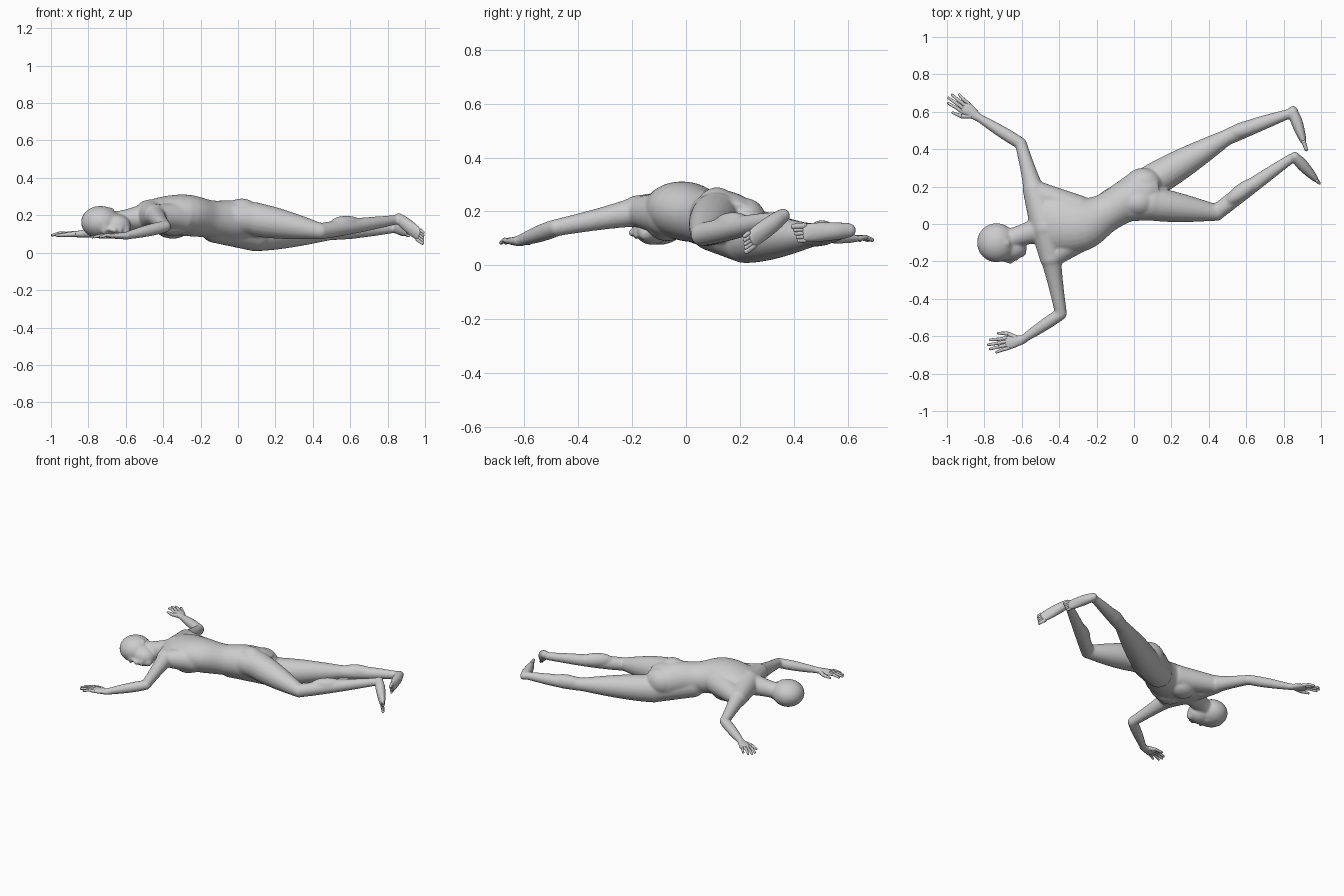
import bpy, bmesh, math
from mathutils import Vector, Matrix

cube = bpy.data.objects.get("Cube")
if cube:
    bpy.data.objects.remove(cube)

clay = bpy.data.materials.new("light_grey")
clay.use_nodes = True
grey = (.6, .6, .6, 1)
clay.diffuse_color = grey
shader = clay.node_tree.nodes["Principled BSDF"]
shader.inputs["Base Color"].default_value = grey
shader.inputs["Roughness"].default_value = .7
UP = Vector((0, 0, 1))


def tube(bm, centres, widths, heights, roll=0, sides=20):
    """Closed elliptical tube through the centres, rolling towards its end."""
    rings = []
    last = len(centres) - 1
    for i, centre in enumerate(centres):
        tangent = (centres[min(i + 1, last)] - centres[max(i - 1, 0)]).normalized()
        side = UP.cross(tangent).normalized()
        turn = -math.radians(roll) * (i / last) ** 1.5
        side = Matrix.Rotation(turn, 3, tangent) @ side
        upward = tangent.cross(side)
        ring = []
        for k in range(sides):
            angle = math.tau * k / sides
            offset = side * widths[i] * math.cos(angle) + upward * heights[i] * math.sin(angle)
            ring.append(bm.verts.new(centre + offset))
        rings.append(ring)
    for lower, upper in zip(rings, rings[1:]):
        for k in range(sides):
            n = (k + 1) % sides
            bm.faces.new((lower[k], lower[n], upper[n], upper[k]))
    bm.faces.new(rings[0])
    bm.faces.new(rings[-1])


def blob(bm, centre, radii, turn=0, axis="Z"):
    """Ellipsoid with an optional turn in degrees."""
    matrix = Matrix.Translation(centre) @ Matrix.Rotation(math.radians(turn), 4, axis)
    matrix = matrix @ Matrix.Diagonal((*radii, 1))
    bmesh.ops.create_uvsphere(bm, u_segments=24, v_segments=14, radius=1, matrix=matrix)


def segment(bm, start, end, start_radius, end_radius, bulge=0, bow=0, steps=12):
    """Rounded limb segment; bulge swells the muscle, bow curves it sideways."""
    start, end = Vector(start), Vector(end)
    sideways = UP.cross(end - start).normalized()
    centres, radii = [], []
    for i in range(steps + 1):
        t = i / steps
        swell = math.sin(math.pi * t ** .8)
        centres.append(start.lerp(end, t) + sideways * bow * swell)
        radii.append(start_radius + (end_radius - start_radius) * t + bulge * swell)
    tube(bm, centres, radii, radii)
    blob(bm, start, [start_radius] * 3)
    blob(bm, end, [end_radius] * 3)


def smooth_values(values, steps=5):
    """Ease through a short list of numbers or vectors."""
    padded = [values[0], *values, values[-1]]
    out = []
    for a, b, c, d in zip(padded, padded[1:], padded[2:], padded[3:]):
        for k in range(steps):
            t = k / steps
            out.append(b + (c - a) * (t / 2) + (a * 2 - b * 5 + c * 4 - d) * (t * t / 2)
                       + (b * 3 - a - c * 3 + d) * (t ** 3 / 2))
    return out + [values[-1]]


def loft(bm, points, widths, heights, roll=0, sides=28):
    centres = smooth_values([Vector(point) for point in points])
    tube(bm, centres, smooth_values(widths), smooth_values(heights), roll, sides)


def finish(bm, name):
    bmesh.ops.recalc_face_normals(bm, faces=bm.faces)
    for face in bm.faces:
        face.smooth = True
    mesh = bpy.data.meshes.new(name)
    bm.to_mesh(mesh)
    bm.free()
    mesh.materials.append(clay)
    obj = bpy.data.objects.new(name, mesh)
    bpy.context.collection.objects.link(obj)
    return obj


def hand(skin, name, wrist, heading, thumb_side):
    """Flat palm fused into the skin, with five tapered fingers."""
    angle = math.radians(heading)
    along = Vector((math.cos(angle), math.sin(angle), 0))
    across = UP.cross(along) * thumb_side

    def place(forward, sideways, drop=0):
        return Vector(wrist) + along * forward + across * sideways - UP * drop

    loft(skin, [place(reach, 0) for reach in (-.02, .03, .07, .095)],
         [.022, .032, .039, .034], [.019, .018, .015, .011])
    fingers = bmesh.new()
    for slot, reach in zip((-1.5, -.5, .5, 1.5), (.145, .175, .18, .165)):
        knuckle = place(.075, slot * .018)
        joint = place(reach / 2 + .04, slot * .02, -.004)
        tip = place(reach, slot * .024, .006)
        segment(fingers, knuckle, joint, .01, .009)
        segment(fingers, joint, tip, .009, .007)
    thumb_joint = place(.065, .048, .004)
    segment(fingers, place(.025, .015), thumb_joint, .015, .011)
    segment(fingers, thumb_joint, place(.115, .062, .008), .011, .007)
    finish(fingers, name + "_fingers")


def foot(skin, name, heel, ball, big_toe_side):
    """Foot lying on its side, with a row of toes stacked in height."""
    heel, ball = Vector(heel), Vector(ball)
    loft(skin, [heel.lerp(ball, t) for t in (0, .3, .7, 1)],
         [.024, .032, .025, .014], [.028, .034, .037, .035])
    blob(skin, heel, [.027] * 3)
    forward = (ball - heel).normalized()
    row = forward.cross(UP.cross(forward).normalized()) * big_toe_side
    toes = bmesh.new()
    for i in range(5):
        start = ball + row * (.026 - .0135 * i) - forward * .01
        size = .012 if i == 0 else .009
        segment(toes, start, start + forward * (.042 - .005 * i), size, size * .8)
    finish(toes, name + "_toes")


def arm(skin, name, shoulder, elbow, wrist, flank, heading, thumb_side):
    segment(skin, (-.47, -.02, .2), shoulder, .085, .06)        # collar
    segment(skin, flank, shoulder, .085, .056)                  # side of the back
    segment(skin, shoulder, elbow, .057, .032, bulge=-.004)
    segment(skin, elbow, wrist, .032, .021, bulge=.005)
    hand(skin, name, wrist, heading, thumb_side)


def leg(skin, name, hip, knee, ankle, calf, calf_turn, heel, ball, big_toe_side):
    segment(skin, hip, knee, .09, .044, bulge=.009)
    segment(skin, knee, ankle, .043, .026, bulge=.006, bow=.005)
    blob(skin, calf, (.11, .044, .048), calf_turn)
    foot(skin, name, heel, ball, big_toe_side)


skin = bmesh.new()

# Torso, twisting from flat shoulders to rolled hips
spine = [(-.53, -.02, .21), (-.48, -.01, .2), (-.4, 0, .2), (-.28, 0, .2),
         (-.15, .06, .18), (-.03, .13, .17), (.06, .18, .16), (.12, .19, .15)]
loft(skin, spine, [.09, .15, .155, .145, .105, .112, .12, .09],
     [.06, .08, .1, .11, .1, .11, .1, .08], roll=32)
for y, z in ((-.07, .145), (.06, .13)):
    blob(skin, (-.35, y, z), (.09, .075, .055))            # chest
for hip in ((.02, .115, .2), (.05, .22, .16)):
    blob(skin, hip, (.1, .08, .09))                        # buttocks
segment(skin, (-.12, .1, .14), (.09, .22, .1), .088, .092)  # low side of the pelvis
segment(skin, (-.08, .09, .19), (.09, .11, .18), .08, .09)  # high side of the pelvis

# Neck and head, face turned to the side
segment(skin, (-.67, -.08, .165), (-.5, -.03, .19), .055, .072, bulge=-.006)
blob(skin, (-.735, -.1, .163), (.105, .105, .087))         # cranium
blob(skin, (-.66, -.125, .142), (.088, .07, .066))         # jaw
blob(skin, (-.605, -.15, .12), (.03, .028, .03))           # chin
blob(skin, (-.715, -.185, .14), (.02, .018, .045))         # brow
segment(skin, (-.7, -.19, .13), (-.66, -.2, .12), .01, .015)   # nose
for x in (-.638, -.625):
    blob(skin, (x, -.186, .12), (.007, .012, .022))        # lips
for side in (-1, 1):
    blob(skin, (-.695, -.105, .16 + side * .071), (.035, .02, .011), side * 14, "X")  # ears

# Limbs
arm(skin, "right", shoulder=(-.535, .18, .18), elbow=(-.605, .43, .13),
    wrist=(-.84, .575, .1), flank=(-.3, .07, .19), heading=143, thumb_side=1)
arm(skin, "left", shoulder=(-.445, -.18, .2), elbow=(-.39, -.48, .14),
    wrist=(-.6, -.62, .09), flank=(-.3, -.07, .19), heading=192, thumb_side=-1)
leg(skin, "right", hip=(.09, .225, .098), knee=(.49, .46, .11), ankle=(.83, .59, .13),
    calf=(.59, .505, .12), calf_turn=18, heel=(.85, .605, .13), ball=(.91, .43, .12),
    big_toe_side=1)
leg(skin, "left", hip=(.08, .11, .18), knee=(.44, .06, .115), ankle=(.84, .35, .175),
    calf=(.58, .175, .15), calf_turn=36, heel=(.86, .36, .185), ball=(.975, .235, .09),
    big_toe_side=-1)

# Fuse all the overlapping forms into one smooth skin
body = finish(skin, "body")
remesh = body.modifiers.new("fuse", "REMESH")
remesh.mode = "VOXEL"
remesh.voxel_size = .006
remesh.use_smooth_shade = True
soften = body.modifiers.new("soften", "SMOOTH")
soften.factor = .5
soften.iterations = 16
